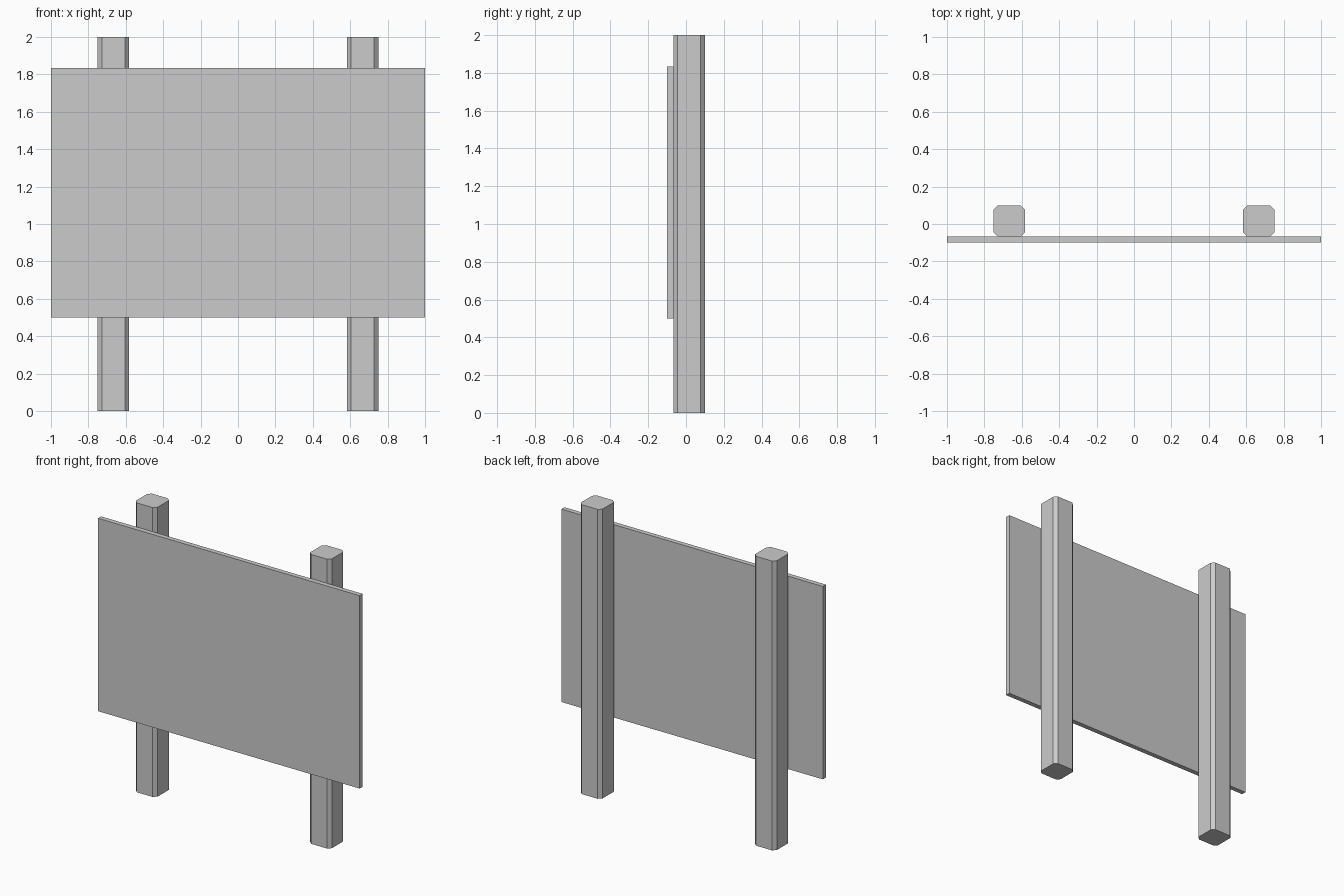
import bpy, bmesh

if "Cube" in bpy.data.objects:
    bpy.data.objects.remove(bpy.data.objects["Cube"])


def prism(name, outline, z0, z1):
    """Extrude a closed xy outline (counter-clockwise) from z0 to z1."""
    bm = bmesh.new()
    base = bm.faces.new([bm.verts.new((x, y, z0)) for x, y in outline])
    top = bmesh.ops.extrude_face_region(bm, geom=[base], use_keep_orig=True)
    verts = [g for g in top["geom"] if isinstance(g, bmesh.types.BMVert)]
    bmesh.ops.translate(bm, verts=verts, vec=(0, 0, z1 - z0))
    bmesh.ops.recalc_face_normals(bm, faces=bm.faces)
    mesh = bpy.data.meshes.new(name)
    bm.to_mesh(mesh)
    bm.free()
    obj = bpy.data.objects.new(name, mesh)
    bpy.context.collection.objects.link(obj)
    return obj


def rect(x0, x1, y0, y1, c=0.0):
    """Rectangle outline, with corners cut by c."""
    if c == 0:
        return [(x0, y0), (x1, y0), (x1, y1), (x0, y1)]
    return [(x0 + c, y0), (x1 - c, y0), (x1, y0 + c), (x1, y1 - c),
            (x1 - c, y1), (x0 + c, y1), (x0, y1 - c), (x0, y0 + c)]


# Two upright posts with chamfered long edges
for side, cx in (("left", -0.6667), ("right", 0.6667)):
    prism(side + "_post", rect(cx - 0.0833, cx + 0.0833, -0.0667, 0.1, 0.022), 0, 2)

# Flat board fixed to the front of the posts
prism("sign_board", rect(-1, 1, -0.1, -0.0667), 0.5, 1.8333)
